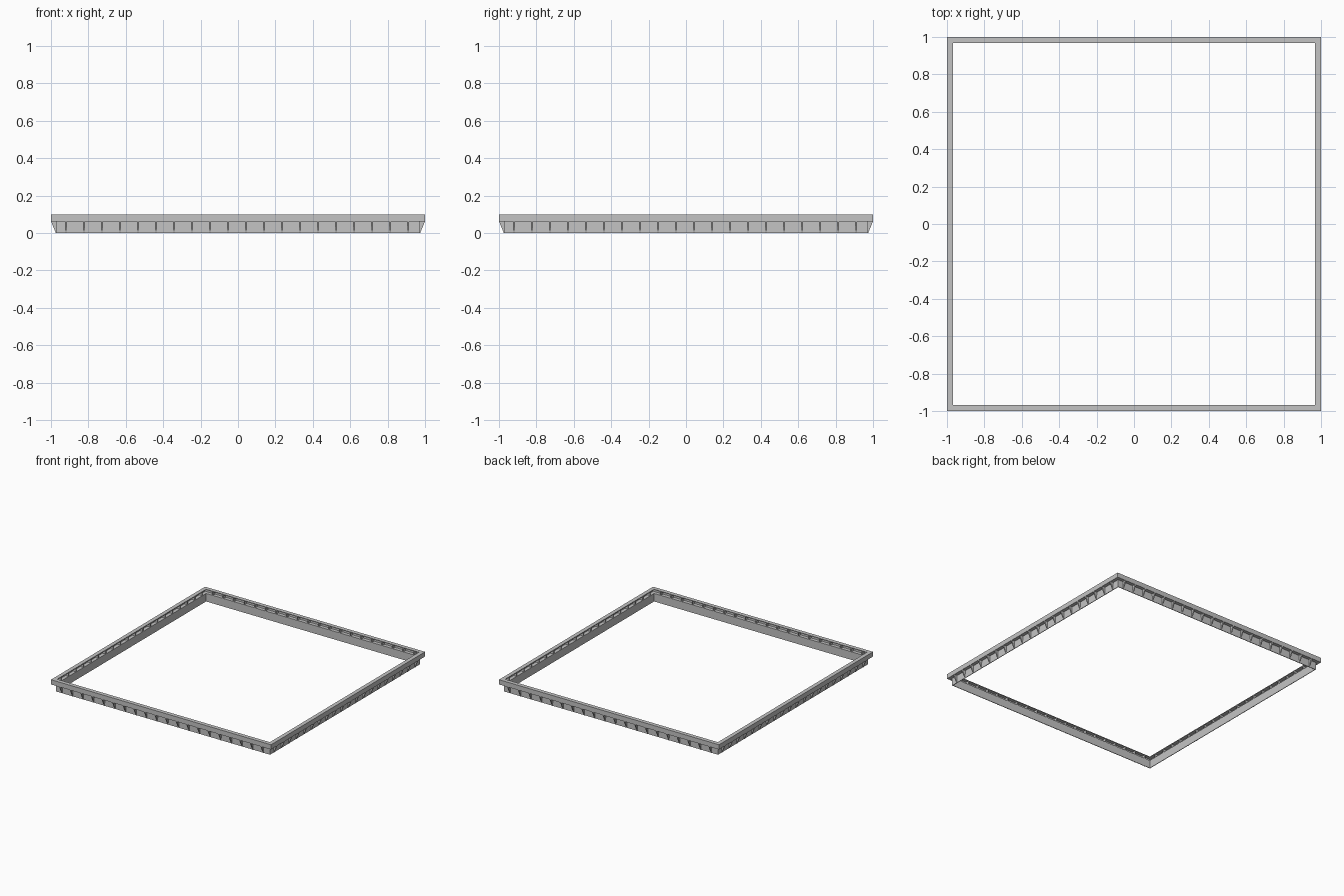
import bpy
import bmesh
from math import pi
from mathutils import Matrix, Vector

cube = bpy.data.objects.get("Cube")
if cube:
    bpy.data.objects.remove(cube)

# Single galvanised grey
steel = bpy.data.materials.new("grey_steel")
steel.use_nodes = True
grey = (0.55, 0.55, 0.55, 1)
steel.diffuse_color = grey
steel.node_tree.nodes["Principled BSDF"].inputs["Base Color"].default_value = grey

OUTER, INNER = 1.0, 0.967
TOP, LEDGE, SHEET = 0.1, 0.066, 0.005
RIBS, FIRST, STEP = 20, -0.92, 0.0963


def finish(name, bm):
    bmesh.ops.recalc_face_normals(bm, faces=bm.faces)
    mesh = bpy.data.meshes.new(name)
    bm.to_mesh(mesh)
    bm.free()
    mesh.materials.append(steel)
    obj = bpy.data.objects.new(name, mesh)
    bpy.context.collection.objects.link(obj)
    return obj


def square_sweep(name, profile):
    """Sweep a closed (radius, height) profile round a mitred square."""
    bm = bmesh.new()
    corners = [(-1, -1), (1, -1), (1, 1), (-1, 1)]
    rings = [[bm.verts.new((sx * r, sy * r, z)) for r, z in profile]
             for sx, sy in corners]
    n = len(profile)
    for i in range(4):
        a, b = rings[i], rings[(i + 1) % 4]
        for j in range(n):
            k = (j + 1) % n
            bm.faces.new((a[j], b[j], b[k], a[k]))
    return finish(name, bm)


def rib_row(name, outline):
    """Row of ribs on all four sides; outline is (radius, height, half width)."""
    bm = bmesh.new()
    for side in range(4):
        turn = Matrix.Rotation(side * pi / 2, 3, 'Z')
        for i in range(RIBS):
            x = FIRST + i * STEP
            left, right = [[bm.verts.new(turn @ Vector((x + s * w, -r, z)))
                            for r, z, w in outline] for s in (-1, 1)]
            bm.faces.new(left)
            bm.faces.new(right[::-1])
            for j in range(len(outline)):
                k = (j + 1) % len(outline)
                bm.faces.new((left[j], right[j], right[k], left[k]))
    return finish(name, bm)


# Inward-opening channel rail with the skirt wall hanging from its ledge
square_sweep("channel_frame", [
    (INNER, TOP), (OUTER, TOP), (OUTER, LEDGE - SHEET),
    (INNER + SHEET, LEDGE - SHEET), (INNER + SHEET, 0), (INNER, 0),
    (INNER, LEDGE), (OUTER - SHEET, LEDGE),
    (OUTER - SHEET, TOP - SHEET), (INNER, TOP - SHEET)])

# Tapered gussets under the ledge, outside the skirt
rib_row("outer_gussets", [
    (INNER + SHEET, LEDGE - SHEET, 0.006), (OUTER - 0.001, LEDGE - SHEET, 0.006),
    (INNER + 0.007, 0, 0.003), (INNER + SHEET, 0, 0.003)])

# Stiffeners inside the channel
rib_row("channel_stiffeners", [
    (INNER + 0.001, LEDGE, 0.004), (OUTER - SHEET, LEDGE, 0.004),
    (OUTER - SHEET, TOP - SHEET, 0.004), (INNER + 0.001, TOP - SHEET, 0.004)])
